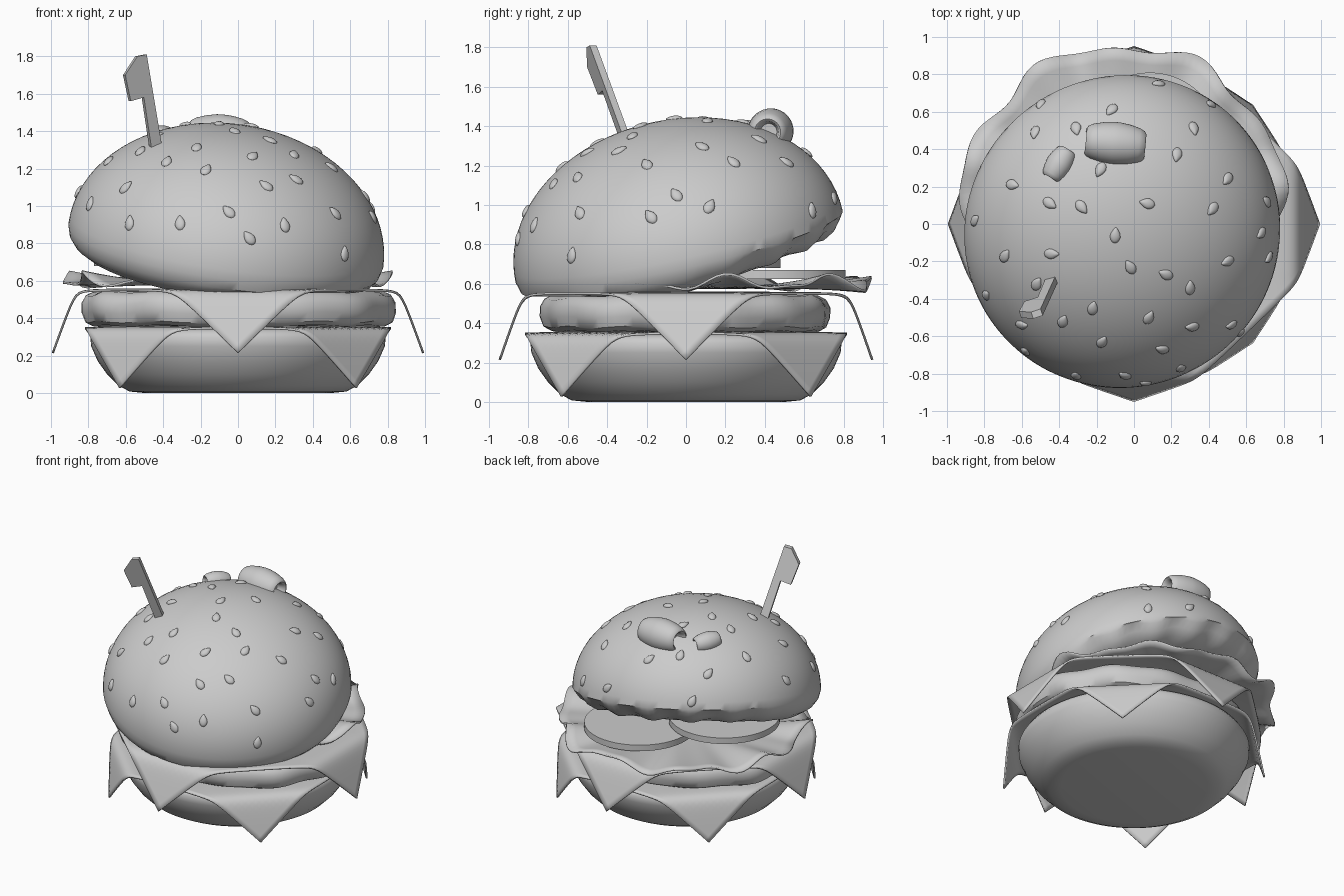
import bpy, bmesh, math, random
from mathutils import Vector, Matrix
from mathutils.bvhtree import BVHTree

if "Cube" in bpy.data.objects:
    bpy.data.objects.remove(bpy.data.objects["Cube"])

random.seed(4)


def finish(name, bm, thick=0, angle=40):
    bmesh.ops.remove_doubles(bm, verts=bm.verts, dist=0.0005)
    bmesh.ops.recalc_face_normals(bm, faces=bm.faces)
    me = bpy.data.meshes.new(name)
    bm.to_mesh(me)
    bm.free()
    me.polygons.foreach_set("use_smooth", [True] * len(me.polygons))
    me.set_sharp_from_angle(angle=math.radians(angle))
    ob = bpy.data.objects.new(name, me)
    bpy.context.collection.objects.link(ob)
    if thick:
        m = ob.modifiers.new("thickness", 'SOLIDIFY')
        m.thickness = thick
        m.offset = 0
    return ob


def lathe(name, profile, fn=lambda c: c, segs=96, **kw):
    """Spin (radius, height) points round z, then move each point with fn."""
    bm = bmesh.new()
    rings = []
    for r, h in profile:
        rings.append([bm.verts.new(fn(Vector((r * math.cos(i * math.tau / segs),
                                              r * math.sin(i * math.tau / segs), h))))
                      for i in range(segs)])
    for a, b in zip(rings, rings[1:]):
        for i in range(segs):
            j = (i + 1) % segs
            bm.faces.new((a[i], a[j], b[j], b[i]))
    return finish(name, bm, **kw)


def cheese(name, half, fold, top, turn, keep, sy):
    """Square slice whose four corners fold down beyond distance fold."""
    bm = bmesh.new()
    bmesh.ops.create_grid(bm, x_segments=48, y_segments=48, size=half)
    bmesh.ops.rotate(bm, verts=bm.verts, matrix=Matrix.Rotation(math.pi / 4, 3, 'Z'))
    soft = 0.05
    for v in bm.verts:
        drop = 0
        for i in (0, 1):                       # corners lie on the x and y axes here
            u = v.co[i]
            d = abs(u) - fold
            s = (d + math.sqrt(d * d + soft * soft)) / 2 if abs(u) > .3 else 0
            v.co[i] = u - math.copysign(s * (1 - keep), u)
            drop += s
        v.co.z = top - drop * .98
    bmesh.ops.rotate(bm, verts=bm.verts, matrix=Matrix.Rotation(turn, 3, 'Z'))
    bmesh.ops.scale(bm, verts=bm.verts, vec=(1, sy, 1))
    finish(name, bm, thick=0.012)


# bottom bun
lathe("bottom_bun", [(0, 0), (.5, 0), (.58, .008), (.64, .04), (.7, .1), (.75, .17),
                     (.785, .25), (.79, .3), (.77, .33), (.72, .345), (0, .345)])

# cheese slices
cheese("lower_cheese", 0.82, 0.83, 0.352, math.pi / 4, .2, 1)
cheese("upper_cheese", 0.86, 0.87, 0.555, 0, .35, 0.955)


# patty
def patty_shape(c):
    a = math.atan2(c.y, c.x)
    w = 1 + .012 * math.sin(7 * a + 1) + .008 * math.sin(13 * a + 9 * c.z)
    return Vector((c.x * w, c.y * w * .87, c.z + .006 * math.sin(11 * a) * c.xy.length))


lathe("patty", [(0, .355), (.7, .355), (.78, .36), (.82, .38), (.84, .43), (.84, .48),
                (.815, .52), (.77, .54), (0, .54)], patty_shape)


# lettuce
def leaf(c):
    a, t = math.atan2(c.y, c.x), c.xy.length
    w = 1 + t * t * (.03 * math.sin(7 * a) + .02 * math.sin(12 * a + 1))
    ruffle = t ** 3 * (.032 * math.sin(9 * a + .5) + .014 * math.sin(16 * a))
    return Vector((-.06 + c.x * w * .86, .12 + c.y * w * .83, .58 + .025 * t * t + ruffle))


lathe("lettuce", [(i / 12, 0) for i in range(13)], leaf, 144, thick=0.012)

# tomato slices
for i, (x, y, z) in enumerate([(.085, .43, .625), (-.39, .1, .68)]):
    lathe(f"tomato_slice_{i + 1}", [(0, 0), (.38, 0), (.38, .045), (0, .045)],
          lambda c: c + Vector((x, y, z)), 64)

# top bun: tilted dome, lifted at the back and left
up = Vector((.14, -.22, 1)).normalized()
tilt = Vector((0, 0, 1)).rotation_difference(up).to_matrix()
centre = Vector((-.065, -.035, .79))


def bun_shape(c):
    a = math.atan2(c.y, c.x)
    c = c.copy()
    if c.z < -.03:                             # raised, ragged back lip
        back = min(1, max(0, c.y * 2))
        c.z += back * .04
        if c.xy.length > .7:
            c.z += back * .014 * math.sin(17 * a)
    p = centre + tilt @ c
    p.z = max(p.z, .535)
    return p


dome = [(.85 * math.cos(t), .64 * math.sin(t)) for t in
        [i / 20 * math.pi / 2 for i in range(21)]]
top_bun = lathe("top_bun", [(0, -.15), (.25, -.15), (.5, -.15), (.66, -.148), (.74, -.135),
                            (.8, -.1), (.835, -.055)] + dome, bun_shape, 128)

# sesame seeds, placed from above onto the dome
spots = [(-.5, .64), (-.53, .49), (-.31, .51), (-.12, .61), (.13, .75), (.41, .64),
         (.32, .51), (.23, .37), (.5, .24), (.71, .12), (-.65, .21), (-.45, .11),
         (-.28, .09), (-.18, .29), (.07, .11), (.42, .08), (.68, -.05), (-.85, .02),
         (-.69, -.17), (-.44, -.16), (-.1, -.06), (-.02, -.23), (.17, -.27), (.5, -.2),
         (.72, -.18), (.3, -.34), (-.79, -.38), (-.52, -.32), (-.38, -.52), (-.6, -.54),
         (-.22, -.45), (.08, -.5), (.31, -.55), (.52, -.54), (-.58, -.68), (-.17, -.63),
         (.15, -.67), (-.31, -.81), (-.05, -.81), (.06, -.85), (.25, -.77), (.57, -.58)]
tree = BVHTree.FromPolygons([v.co for v in top_bun.data.vertices],
                            [p.vertices for p in top_bun.data.polygons])
bm = bmesh.new()
for x, y in spots:
    loc, nor, *_ = tree.ray_cast(Vector((x, y, 3)), Vector((0, 0, -1)))
    if loc is None:
        loc, nor, *_ = tree.find_nearest(Vector((x, y, .7)))
    if nor.dot(loc - centre) < 0:
        nor = -nor
    rot = nor.to_track_quat('Z', 'Y').to_matrix() @ Matrix.Rotation(random.uniform(-.9, .9), 3, 'Z')
    seed = bmesh.ops.create_uvsphere(bm, u_segments=14, v_segments=8, radius=1)["verts"]
    for v in seed:
        c = v.co
        c = Vector((c.x * .029 * (1 - .55 * max(c.y, 0)), c.y * .043, c.z * .016))
        v.co = loc + rot @ c
finish("sesame_seeds", bm)


# olives: barrels with a dimple in each end
def olive(name, loc, axis, r, length):
    rot = Vector(axis).to_track_quat('Z', 'Y').to_matrix()
    end = [(0, -.6), (.36, -.62), (.43, -.8), (.48, -.95), (.58, -1), (.7, -.95),
           (.82, -.78), (.94, -.45), (1, -.1)]
    prof = end + [(a, -b) for a, b in reversed(end)]
    lathe(name, [(a * r, b * length / 2) for a, b in prof],
          lambda c: Vector(loc) + rot @ c, 40, angle=60)


olive("large_olive", (-.1, .43, 1.375), (1, -.1, -.03), .115, .32)
olive("small_olive", (-.4, .32, 1.36), (.5, .8, -.1), .07, .18)

# flag pick: flat outline leaning forward
outline = [(-.55, 1.8), (-.5, 1.81), (-.415, 1.3), (-.47, 1.28), (-.515, 1.58),
           (-.585, 1.56), (-.615, 1.7)]
bm = bmesh.new()
face = bm.faces.new([bm.verts.new((x, -.29 - (z - 1.33) * .3 + .4 * (x + .45), z))
                     for x, z in outline])
ext = bmesh.ops.extrude_face_region(bm, geom=[face], use_keep_orig=True)["geom"]
bmesh.ops.translate(bm, vec=(.012, -.035, 0),
                    verts=[g for g in ext if isinstance(g, bmesh.types.BMVert)])
finish("flag_pick", bm, angle=20)
